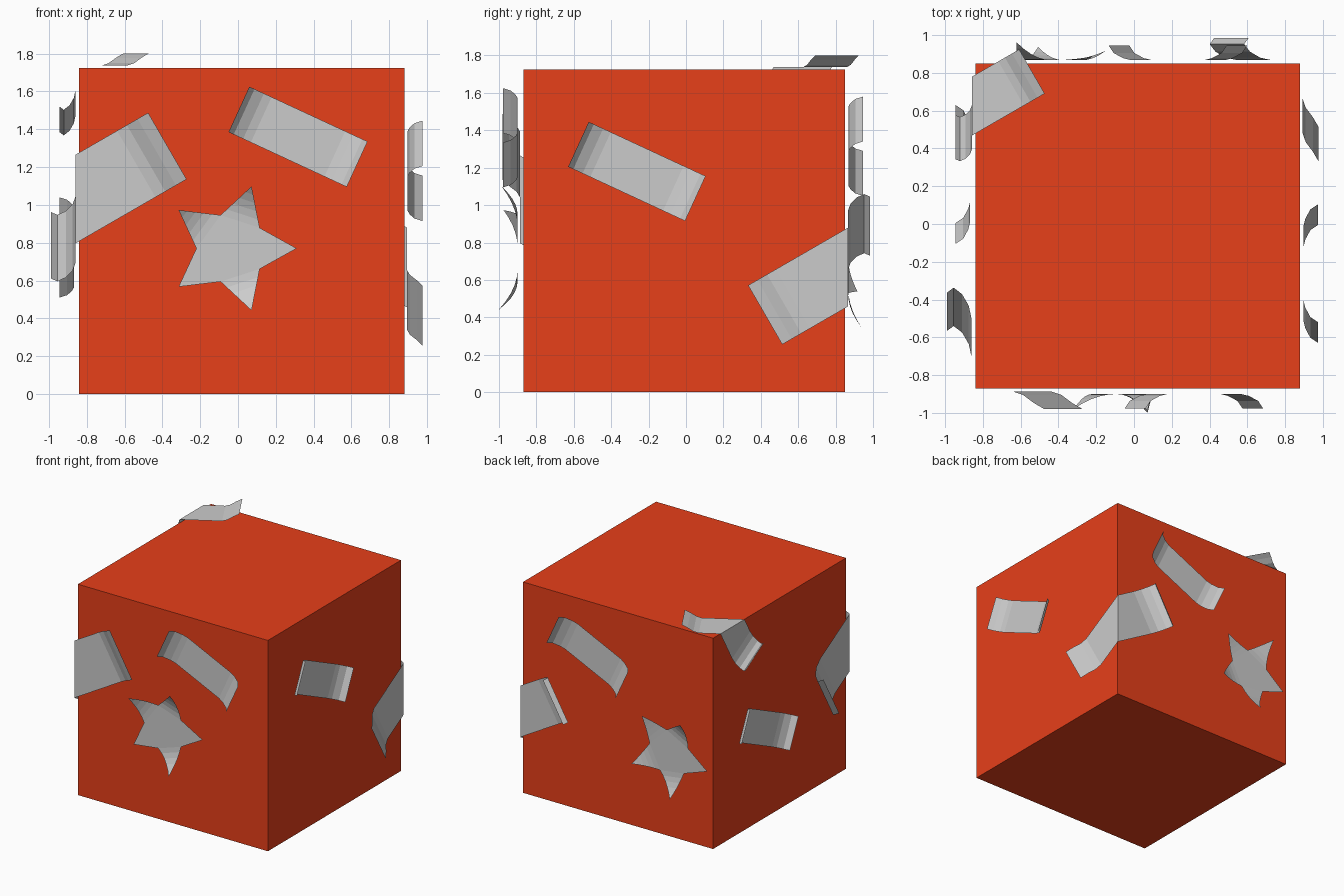
import bpy, bmesh, math
from mathutils import Vector as V

if "Cube" in bpy.data.objects:
    bpy.data.objects.remove(bpy.data.objects["Cube"])

UP = V((0, 0, 1))


def make(name, verts, faces):
    me = bpy.data.meshes.new(name)
    me.from_pydata([tuple(v) for v in verts], [], faces)
    ob = bpy.data.objects.new(name, me)
    bpy.context.collection.objects.link(ob)
    return ob


def band(name, rows):
    """Single sheet through rows of (upper, lower) points."""
    verts = [p for r in rows for p in r]
    return make(name, verts, [(2*i, 2*i+1, 2*i+3, 2*i+2) for i in range(len(rows)-1)])


# Curl profiles: (distance from the end, height above the surface)
STRIP_CURL = [(0, .078), (.03, .037), (.085, .01), (.13, 0)]
LOW_CURL = [(0, .093), (.065, .06), (.13, .018), (.19, 0)]
HIGH_CURL = [(.03, .13), (0, .095), (.04, .05), (.11, .015), (.19, 0)]


def strip(name, origin, n, corner):
    """Slanted strip on one wall, both ends curled; corner = its top point."""
    n, origin = V(n), V(origin)
    right = UP.cross(n)
    d = V((.625, -.29))
    length = d.length
    d.normalize()
    side = V((-.11, -.24))
    stations = STRIP_CURL + [(length - s, h) for s, h in reversed(STRIP_CURL)]
    rows = []
    for s, h in stations:
        p = V(corner) + d * s
        rows.append([origin + right*q.x + UP*q.y + n*h for q in (p, p + side)])
    return band(name, rows)


def wrap(name, origin, na, nb, v, v0, width, ua, ub, ca, cb, k):
    """Patch folded over a box edge, running at 30 degrees across it."""
    origin, na, nb, v = V(origin), V(na), V(nb), V(v)
    c, s30 = math.cos(math.pi/6), .5

    def place(u, w, h):
        if u >= 0:
            return origin - nb*u + v*w + na*h
        return origin + na*u + v*w + nb*h

    def row(u, h):
        w = v0 + u*s30/c
        return [place(u, w, h*k), place(u + width*s30, w - width*c, h*k)]

    rows = [row(ua - s*k*c, h) for s, h in ca]
    rows.append([place(0, v0, 0), place(0, v0 - width/c, 0)])
    rows += [row(-ub + s*k*c, h) for s, h in reversed(cb)]
    return band(name, rows)


def star(name, origin, n, centre, R, r, turn, lifts):
    """Five-pointed sheet with individually curled tips."""
    n, origin = V(n), V(origin)
    right = UP.cross(n)
    seg = 5
    verts, faces = [], []

    def add(q, h=0):
        verts.append(origin + right*(centre[0]+q.x) + UP*(centre[1]+q.y) + n*h)
        return len(verts) - 1

    def polar(rad, deg):
        a = math.radians(deg)
        return V((math.cos(a), math.sin(a))) * rad

    inner = [polar(r, turn + 36 + 72*i) for i in range(5)]
    ids = [add(q) for q in inner]
    faces.append(tuple(ids))
    for i, lift in enumerate(lifts):
        tip = polar(R, turn + 72*i)
        a, b = inner[i-1], inner[i]
        pa, pb = ids[i-1], ids[i]
        for j in range(1, seg):
            t = j / seg
            na, nb = add(a.lerp(tip, t), lift*t*t), add(b.lerp(tip, t), lift*t*t)
            faces.append((pa, na, nb, pb))
            pa, pb = na, nb
        faces.append((pa, add(tip, lift), pb))
    return make(name, verts, faces)


# Box
bpy.ops.mesh.primitive_cube_add(size=1, location=(.02, -.01, .8625))
box = bpy.context.object
box.name = "box"
box.scale = (1.72, 1.72, 1.725)
red = bpy.data.materials.new("red")
red.diffuse_color = (.8, .05, .01, 1)
red.use_nodes = True
red.node_tree.nodes["Principled BSDF"].inputs["Base Color"].default_value = red.diffuse_color
box.data.materials.append(red)

# Slanted strips, one per wall
strip("strip_front", (0, -.9, 0), (0, -1, 0), (.06, 1.625))
strip("strip_right", (.897, 0, 0), (1, 0, 0), (-.52, 1.445))
strip("strip_back", (0, .868, 0), (0, 1, 0), (-.49, 1.58))
strip("strip_left", (-.867, 0, 0), (-1, 0, 0), (-.52, 1.04))

# Patches folded over box edges
wrap("edge_patch_front_left", (-.86, -.887, 0), (0, -1, 0), (-1, 0, 0), UP,
     1.265, .406, .385, .55, LOW_CURL, HIGH_CURL, 1)
wrap("edge_patch_back_right", (.893, .867, 0), (0, 1, 0), (1, 0, 0), UP,
     .88, .365, .31, .535, HIGH_CURL, LOW_CURL, .9)
wrap("edge_patch_top_left", (-.858, 0, 1.738), UP, (-1, 0, 0), (0, 1, 0),
     .78, .27, .25, .37, LOW_CURL, HIGH_CURL, .667)

# Stars; lifts run counter-clockwise from the right-hand tip
star("star_front", (0, -.9, 0), (0, -1, 0), (-.035, .77), .345, .185, 0,
     (0, .085, .075, 0, .1))
star("star_back", (0, .867, 0), (0, 1, 0), (.46, .69), .345, .185, -10,
     (0, .095, .02, .05, .07))
